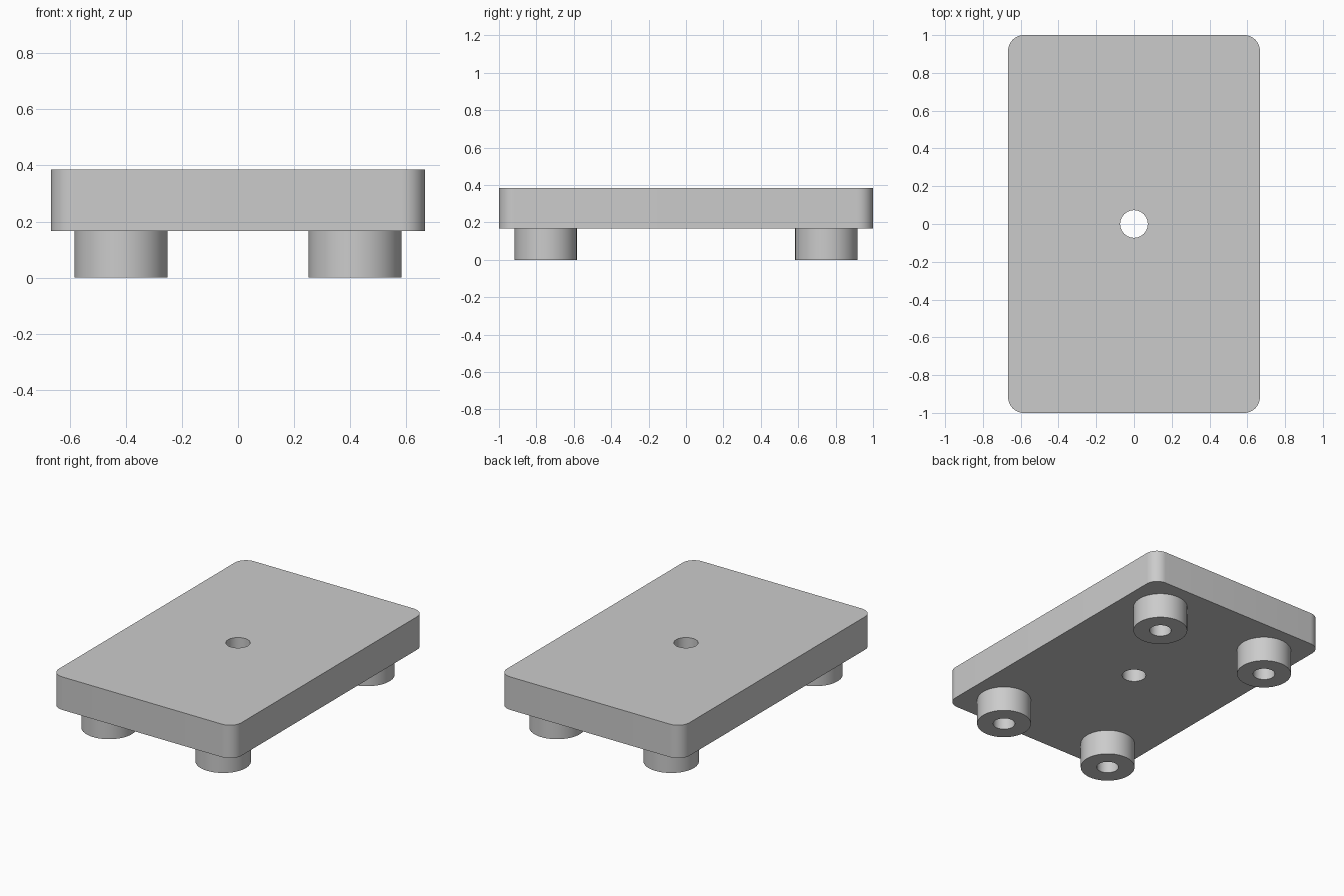
import bpy
import bmesh
from math import radians
from mathutils import Matrix, Vector

FOOT_HEIGHT = 0.167
TOP = 0.385
SEGMENTS = 64

if "Cube" in bpy.data.objects:
    bpy.data.objects.remove(bpy.data.objects["Cube"], do_unlink=True)

# Single grey material
grey = bpy.data.materials.new("plain grey")
grey.use_nodes = True
colour = (0.6, 0.6, 0.6, 1)
grey.diffuse_color = colour
grey.node_tree.nodes["Principled BSDF"].inputs["Base Color"].default_value = colour


def add_object(name, bm):
    bmesh.ops.recalc_face_normals(bm, faces=bm.faces)
    mesh = bpy.data.meshes.new(name)
    bm.to_mesh(mesh)
    bm.free()
    mesh.materials.append(grey)
    obj = bpy.data.objects.new(name, mesh)
    bpy.context.collection.objects.link(obj)
    return obj


def smooth(obj):
    bpy.ops.object.select_all(action="DESELECT")
    obj.select_set(True)
    bpy.context.view_layer.objects.active = obj
    bpy.ops.object.shade_smooth_by_angle(angle=radians(30))


# Plate: a box with rounded vertical edges
bm = bmesh.new()
size = Vector((1.333, 2, TOP - FOOT_HEIGHT))
bmesh.ops.create_cube(bm, size=1, matrix=Matrix.Translation((0, 0, (TOP + FOOT_HEIGHT) / 2))
                      @ Matrix.Diagonal(size).to_4x4())
upright = [e for e in bm.edges if abs(e.verts[0].co.z - e.verts[1].co.z) > 0.1]
bmesh.ops.bevel(bm, geom=upright, offset=0.083, segments=12, profile=0.5, affect="EDGES")
plate = add_object("plate", bm)

# Hole through the middle of the plate
bm = bmesh.new()
bmesh.ops.create_cone(bm, cap_ends=True, segments=SEGMENTS, radius1=0.073, radius2=0.073,
                      depth=1, matrix=Matrix.Translation((0, 0, 0.3)))
cutter = add_object("hole_cutter", bm)
cutter.hide_render = True
cut = plate.modifiers.new("centre hole", "BOOLEAN")
cut.operation = "DIFFERENCE"
cut.solver = "EXACT"
cut.object = cutter
bpy.context.view_layer.objects.active = plate
bpy.ops.object.modifier_apply(modifier=cut.name)
bpy.data.objects.remove(cutter, do_unlink=True)
smooth(plate)


# Feet: hollow round bosses turned from a simple profile
def add_foot(name, x, y):
    bm = bmesh.new()
    inner, outer = 0.067, 0.166
    profile = [(inner, FOOT_HEIGHT), (inner, 0), (outer, 0), (outer, FOOT_HEIGHT)]
    verts = [bm.verts.new((r, 0, z)) for r, z in profile]
    edges = [bm.edges.new(pair) for pair in zip(verts, verts[1:])]
    bmesh.ops.spin(bm, geom=verts + edges, cent=(0, 0, 0), axis=(0, 0, 1),
                   angle=radians(360), steps=SEGMENTS, use_merge=True)
    bmesh.ops.remove_doubles(bm, verts=bm.verts, dist=0.0001)
    foot = add_object(name, bm)
    foot.location = (x, y, 0)
    smooth(foot)


for end, y in (("front", -0.75), ("back", 0.75)):
    for side, x in (("right", -0.417), ("left", 0.417)):
        add_foot(f"{end}_{side}_foot", x, y)
